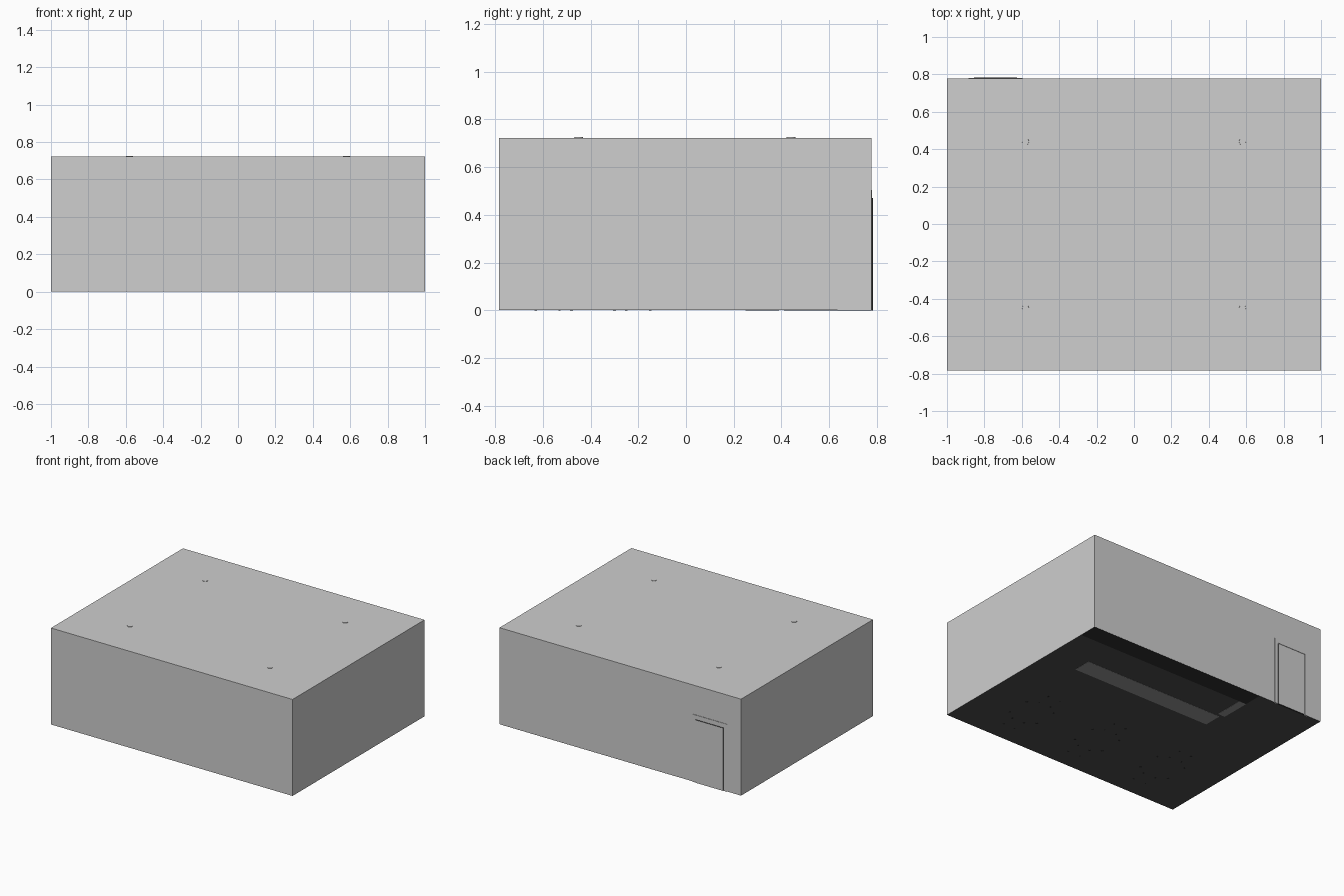
import bpy, math

if "Cube" in bpy.data.objects:
    bpy.data.objects.remove(bpy.data.objects["Cube"])


def mat(name, v):
    m = bpy.data.materials.new(name)
    m.diffuse_color = (*v, 1)
    m.use_nodes = True
    m.node_tree.nodes["Principled BSDF"].inputs["Base Color"].default_value = m.diffuse_color
    return m


WALL = mat("wall grey", (0.62, 0.62, 0.62))
FLOOR = mat("floor dark grey", (0.075, 0.075, 0.075))
DARK = mat("counter charcoal", (0.03, 0.03, 0.03))
WOOD = mat("furniture grey", (0.3, 0.3, 0.3))


def box(name, x0, x1, y0, y1, z0, z1, m):
    bpy.ops.mesh.primitive_cube_add(size=1, location=((x0 + x1) / 2, (y0 + y1) / 2, (z0 + z1) / 2))
    o = bpy.context.object
    o.name = name
    o.scale = (x1 - x0, y1 - y0, z1 - z0)
    bpy.ops.object.transform_apply(location=False, rotation=False)
    o.data.materials.append(m)
    return o


def cyl(name, x, y, z0, z1, r0, r1, m, n=16):
    bpy.ops.mesh.primitive_cone_add(vertices=n, radius1=r0, radius2=r1, depth=z1 - z0,
                                    location=(x, y, (z0 + z1) / 2))
    o = bpy.context.object
    o.name = name
    o.data.materials.append(m)
    bpy.ops.object.shade_smooth_by_angle(angle=math.radians(35))
    return o


# Closed room shell: single-sheet walls and ceiling, darker floor face
YF, YB, H = -0.783, 0.777, 0.723
room = box("room_shell", -1, 1, YF, YB, 0.001, H, WALL)
room.data.materials.append(FLOOR)
for f in room.data.polygons:
    f.material_index = 1 if f.normal.z < -0.5 else 0

# Back door: frame strips and leaf just proud of both wall sides
for x0, x1, z0, z1 in ((-0.885, -0.86, 0, 0.505), (-0.62, -0.595, 0, 0.505), (-0.86, -0.62, 0.475, 0.505)):
    box("door_frame", x0, x1, YB - 0.006, YB + 0.003, z0, z1, WALL)
leaf = box("door_leaf", -0.855, -0.625, YB - 0.008, YB + 0.006, 0, 0.47, WALL)
leaf.data.materials.append(DARK)
for f in leaf.data.polygons:
    f.material_index = 0 if abs(f.normal.y) > 0.5 else 1

# Back counter along the rear wall
box("back_counter", -0.46, 0.998, 0.635, YB - 0.001, 0, 0.19, DARK)

# Front bar with overhanging top and a return to the back counter
box("bar_front", -0.43, 0.73, 0.25, 0.39, 0, 0.22, WOOD)
box("bar_top", -0.46, 0.76, 0.22, 0.41, 0.22, 0.235, DARK)
box("bar_return", -0.46, -0.40, 0.41, 0.635, 0, 0.19, WOOD)

# Four pendant lamps whose ceiling caps just pierce the roof
for x in (-0.58, 0.58):
    for y in (-0.45, 0.44):
        cyl("lamp_cap", x, y, H - 0.012, H + 0.003, 0.02, 0.018, WALL)
        cyl("lamp_cord", x, y, 0.55, H - 0.01, 0.003, 0.003, DARK, 8)
        cyl("lamp_shade", x, y, 0.50, 0.56, 0.06, 0.015, DARK, 20)


def legs(name, x, y, w, d, h, r):
    for sx in (-1, 1):
        for sy in (-1, 1):
            box(name, x + sx * w - r, x + sx * w + r, y + sy * d - r, y + sy * d + r, 0, h, DARK)


# Three dining tables, each with a chair on either side
for x in (-0.58, 0.0, 0.58):
    y = -0.39
    box("table_top", x - 0.14, x + 0.14, y - 0.11, y + 0.11, 0.18, 0.195, WOOD)
    legs("table_leg", x, y, 0.12, 0.09, 0.18, 0.006)
    for s in (-1, 1):
        cy = y + s * 0.19
        box("chair_seat", x - 0.06, x + 0.06, cy - 0.06, cy + 0.06, 0.10, 0.112, WOOD)
        legs("chair_leg", x, cy, 0.05, 0.05, 0.10, 0.005)
        by = cy + s * 0.054
        box("chair_back", x - 0.06, x + 0.06, by - 0.006, by + 0.006, 0.112, 0.23, WOOD)
